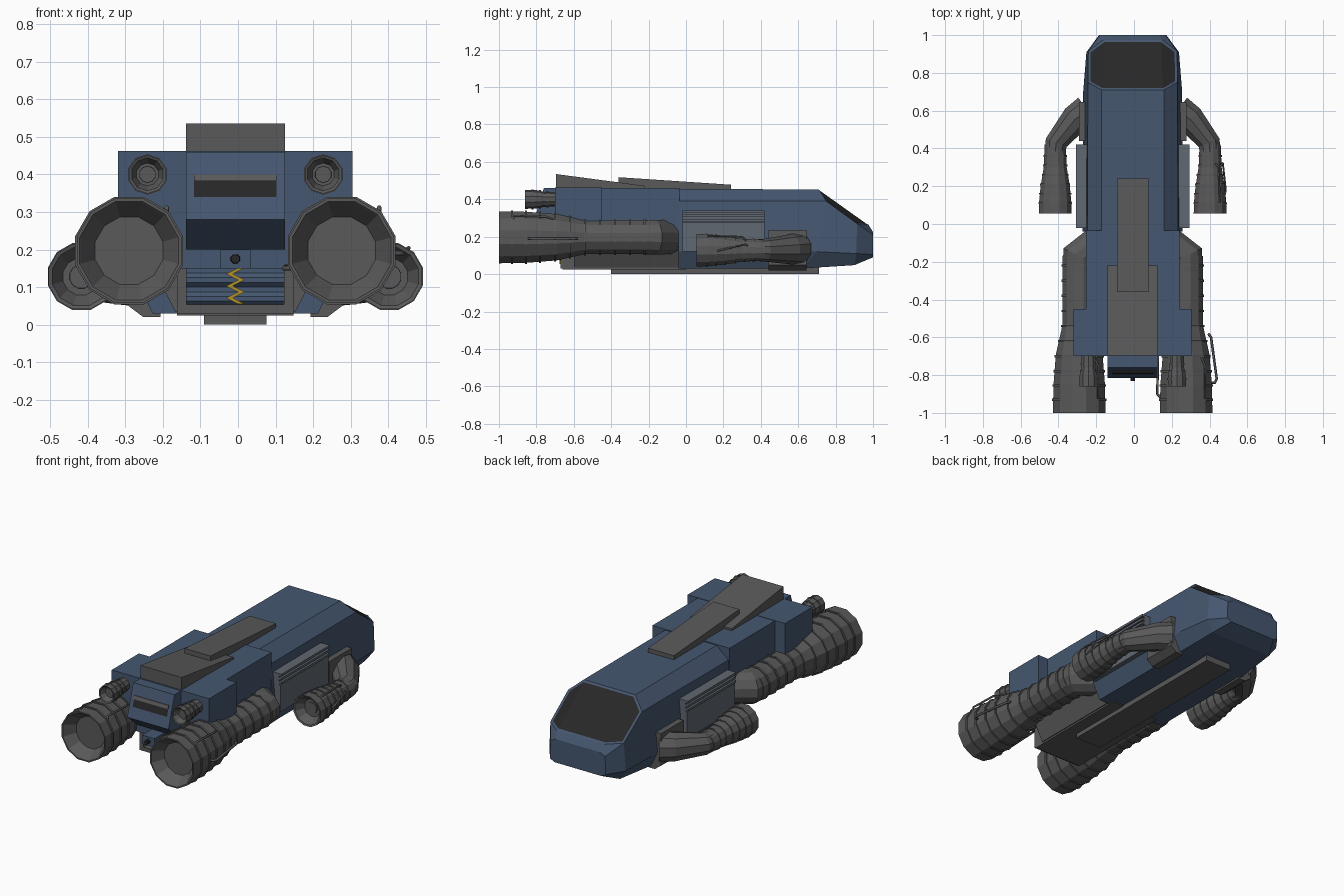
import bpy, bmesh, math
from mathutils import Vector

if "Cube" in bpy.data.objects:
    bpy.data.objects.remove(bpy.data.objects["Cube"])

X0 = -0.007  # small pipes on one side shift the body slightly off centre


def material(name, r, g, b):
    m = bpy.data.materials.new(name)
    m.diffuse_color = (r, g, b, 1)
    m.use_nodes = True
    m.node_tree.nodes["Principled BSDF"].inputs["Base Color"].default_value = m.diffuse_color
    return m


BLUE = material("blue_paint", 0.06, 0.095, 0.16)
GREY = material("dark_metal", 0.1, 0.1, 0.1)
PANEL = material("panel_metal", 0.12, 0.14, 0.165)
DARK = material("dark_glass", 0.02, 0.02, 0.02)
YELLOW = material("yellow_paint", 0.45, 0.29, 0.02)


def mk(name, verts, faces, mat):
    me = bpy.data.meshes.new(name)
    me.from_pydata([(x + X0, y, z) for x, y, z in verts], [], faces)
    bm = bmesh.new()
    bm.from_mesh(me)
    bmesh.ops.recalc_face_normals(bm, faces=bm.faces)
    bm.to_mesh(me)
    bm.free()
    me.materials.append(mat)
    ob = bpy.data.objects.new(name, me)
    bpy.context.collection.objects.link(ob)
    return ob


def loft(name, rings, mat):
    n = len(rings[0])
    verts = [p for r in rings for p in r]
    faces = [(k * n + i, k * n + (i + 1) % n, (k + 1) * n + (i + 1) % n, (k + 1) * n + i)
             for k in range(len(rings) - 1) for i in range(n)]
    faces += [tuple(range(n)), tuple(range(len(verts) - n, len(verts)))]
    return mk(name, verts, faces, mat)


def prism_x(name, prof, x0, x1, mat):  # (y, z) profile extruded along x
    return loft(name, [[(x, y, z) for y, z in prof] for x in (x0, x1)], mat)


def prism_y(name, prof, y0, y1, mat):  # (x, z) profile extruded along y
    return loft(name, [[(x, y, z) for x, z in prof] for y in (y0, y1)], mat)


def box(name, x0, x1, y0, y1, z0, z1, mat):
    return prism_x(name, [(y0, z0), (y1, z0), (y1, z1), (y0, z1)], x0, x1, mat)


def lathe(name, prof, cx, cz, n, mat):  # (y, radius) profile turned about y
    ang = [2 * math.pi * (i + 0.5) / n for i in range(n)]
    return loft(name, [[(cx + max(r, 0.001) * math.cos(a), y, cz + max(r, 0.001) * math.sin(a))
                        for a in ang] for y, r in prof], mat)


def elbow(name, path, radii, n, mat):  # bent pipe lying level
    pts = [Vector(p) for p in path]
    rings = []
    for k, p in enumerate(pts):
        a = (p - pts[k - 1]).normalized() if k else None
        b = (pts[k + 1] - p).normalized() if k < len(pts) - 1 else None
        t = ((a or b) + (b or a)).normalized()
        side = t.cross(Vector((0, 0, 1))).normalized()
        rings.append([tuple(p + radii[k] * (math.cos(w) * side + math.sin(w) * Vector((0, 0, 1))))
                      for w in [2 * math.pi * (i + 0.5) / n for i in range(n)]])
    return loft(name, rings, mat)


def pipe(name, pts, r=0.007):
    cu = bpy.data.curves.new(name, 'CURVE')
    cu.dimensions = '3D'
    cu.bevel_depth, cu.bevel_resolution, cu.use_fill_caps = r, 1, True
    sp = cu.splines.new('POLY')
    sp.points.add(len(pts) - 1)
    for q, (x, y, z) in zip(sp.points, pts):
        q.co = (x + X0, y, z, 1)
    cu.materials.append(GREY)
    bpy.context.collection.objects.link(bpy.data.objects.new(name, cu))


def radius_at(prof, y):  # outer radius of a profile at y
    for (ya, ra), (yb, rb) in zip(prof, prof[1:]):
        if ya <= y <= yb:
            return ra + (rb - ra) * (y - ya) / (yb - ya)
    return prof[-1][1]


def engine(name, inner, outer, ribs, cx, cz, n, h=0.006, w=0.006):
    lathe(name, inner + outer, cx, cz, n, GREY)
    for y in ribs:
        r = radius_at(outer, y)
        lathe(name + "_rib", [(y - w, r - .01), (y - w, r + h), (y + w, r + h), (y + w, r - .01)],
              cx, cz, n, GREY)


# Front hull with cockpit nose
half = [
    [(.165, -.04, .455), (.24, -.04, .39), (.265, -.04, .12), (.22, -.04, .03)],
    [(.165, .71, .453), (.237, .75, .39), (.262, .70, .12), (.22, .62, .03)],
    [(.155, .975, .265), (.235, .915, .27), (.245, .91, .11), (.20, .90, .048)],
    [(.14, 1.0, .225), (.175, 1.0, .21), (.178, 1.0, .105), (.15, 1.0, .09)],
]
hull = loft("front_hull", [h + [(-x, y, z) for x, y, z in reversed(h)] for h in half], BLUE)
hull.data.materials.append(DARK)
bm = bmesh.new()
bm.from_mesh(hull.data)
bm.faces.ensure_lookup_table()
glass = [bm.faces[8 + i] for i in (0, 6, 7)]
bmesh.ops.inset_region(bm, faces=glass, thickness=0.014, depth=-0.004)
for f in glass:
    f.material_index = 1
bm.to_mesh(hull.data)
bm.free()

# Rear hull, shoulders and belly
box("rear_hull", -.247, .247, -.7, -.035, .15, .46, BLUE)
box("rear_shoulders", -.312, .312, -.7, -.45, .28, .462, BLUE)
prism_y("belly", [(-.16, .035), (.16, .035), (.225, .16), (-.225, .16)], -.6, -.035, GREY)
box("keel_plate", -.083, .083, -.4, .71, 0, .04, GREY)
box("belly_plate", -.155, .155, -.66, 0, .025, .045, GREY)

# Sloped dorsal plates
prism_x("rear_spine", [(-.695, .45), (-.695, .535), (-.22, .472), (-.22, .45)], -.132, .132, GREY)
prism_x("front_spine", [(-.36, .45), (-.36, .518), (.24, .478), (.24, .45)], -.083, .083, GREY)

# Rear bulkhead with slit
prism_x("rear_bulkhead", [(-.69, .46), (-.76, .46), (-.815, .28), (-.72, .2), (-.6, .2)], -.132, .132, BLUE)
prism_x("rear_slit", [(-.783, .385), (-.797, .34), (-.77, .34), (-.76, .385)], -.11, .11, DARK)
prism_x("slit_lip", [(-.782, .4), (-.79, .382), (-.77, .382), (-.76, .4)], -.11, .11, GREY)

# Ribbed loading door, its frame, and the zigzag strut
wave = [(-.63 - (.012 if i % 4 in (1, 2) else 0), .05 + .0125 * i) for i in range(13)]
prism_x("loading_door", wave + [(-.59, .2), (-.59, .05)], -.132, .132, BLUE)
for s in (-1, 1):
    box("door_frame", s * .13, s * .155, -.67, -.58, .03, .2, GREY)
box("door_sill", -.155, .155, -.67, -.58, .03, .053, GREY)
box("hinge_block", -.04, .04, -.81, -.70, .15, .2, BLUE)
lathe("hinge_socket", [(-.832, .012), (-.8, .014)], 0, .175, 8, DARK)
for i in range(6):
    a = -.016 if i % 2 else .016
    z = .055 + i * .016
    prism_y("zigzag_strut", [(a - .009, z), (a + .009, z), (-a + .009, z + .016), (-a - .009, z + .016)],
            -.675, -.645, YELLOW)

MAIN_IN = [(-.93, 0), (-.925, .045), (-.87, .05), (-.995, .132), (-1, .136)]
MAIN_OUT = [(-1, .144), (-.85, .141), (-.69, .128), (-.57, .1), (-.53, .092), (-.17, .092)]
POD_IN = [(.1, 0), (.1, .032), (.13, .035), (.058, .08)]
POD_OUT = [(.055, .09), (.12, .088), (.2, .08), (.3, .063), (.42, .058)]
TOP_IN = [(-.83, 0), (-.83, .022), (-.81, .024), (-.857, .044)]
TOP_OUT = [(-.86, .051), (-.8, .049), (-.76, .04), (-.69, .038)]

for s in (-1, 1):
    # Main engines
    engine("main_engine", MAIN_IN, MAIN_OUT,
           [-.93, -.855, -.78, -.7, -.62, -.54, -.46, -.38, -.3, -.22], s * .283, .197, 12)
    elbow("engine_elbow", [(s * .283, -.25, .197), (s * .283, -.17, .197), (s * .16, -.08, .197)],
          [.092, .096, .092], 12, GREY)
    # Forward engine pods, arms and mounts
    engine("side_pod", POD_IN, POD_OUT, [.11, .16, .21, .26, .31, .36], s * .41, .128, 12, .004, .005)
    elbow("pod_arm", [(s * .41, .38, .128), (s * .405, .43, .128), (s * .305, .555, .133), (s * .24, .60, .135)],
          [.058, .062, .08, .088], 10, GREY)
    prism_y("pod_mount", [(s * .2, .02), (s * .245, .02), (s * .285, .05), (s * .285, .235), (s * .2, .235)],
            .44, .645, GREY)
    # Upper thrusters
    engine("upper_thruster", TOP_IN, TOP_OUT, [-.82, -.78, -.74], s * .234, .4, 10, .004, .005)
    # Side panels with ridges
    box("side_panel", s * .22, s * .292, -.02, .42, .12, .275, PANEL)
    box("side_panel_back", s * .22, s * .283, -.02, .42, .27, .34, PANEL)
    for z in (.282, .305, .328):
        box("panel_ridge", s * .25, s * .3, -.02, .42, z, z + .013, PANEL)
    # Pipes lying along the top and inner side of each main engine
    xa = s * .283 + .1
    pipe("engine_top_pipe", [(xa, -.93, .28), (xa, -.92, .313), (xa, -.75, .308), (xa - .03, -.68, .285)], .006)

# Loose pipework on one side only
pipe("outer_pipe", [(.40, -.58, .19), (.415, -.6, .19), (.445, -.82, .19), (.435, -.84, .19), (.41, -.84, .19)])
pipe("inner_pipe", [(.17, -.66, .155), (.135, -.68, .155), (.13, -.9, .15), (.15, -.92, .15)])
pipe("pod_pipe", [(.46, .33, .15), (.478, .32, .16), (.492, .19, .13), (.492, .17, .125), (.47, .16, .125)], .005)
pipe("pod_top_pipe", [(.44, .32, .18), (.455, .3, .2), (.462, .12, .205), (.45, .1, .19)], .005)
